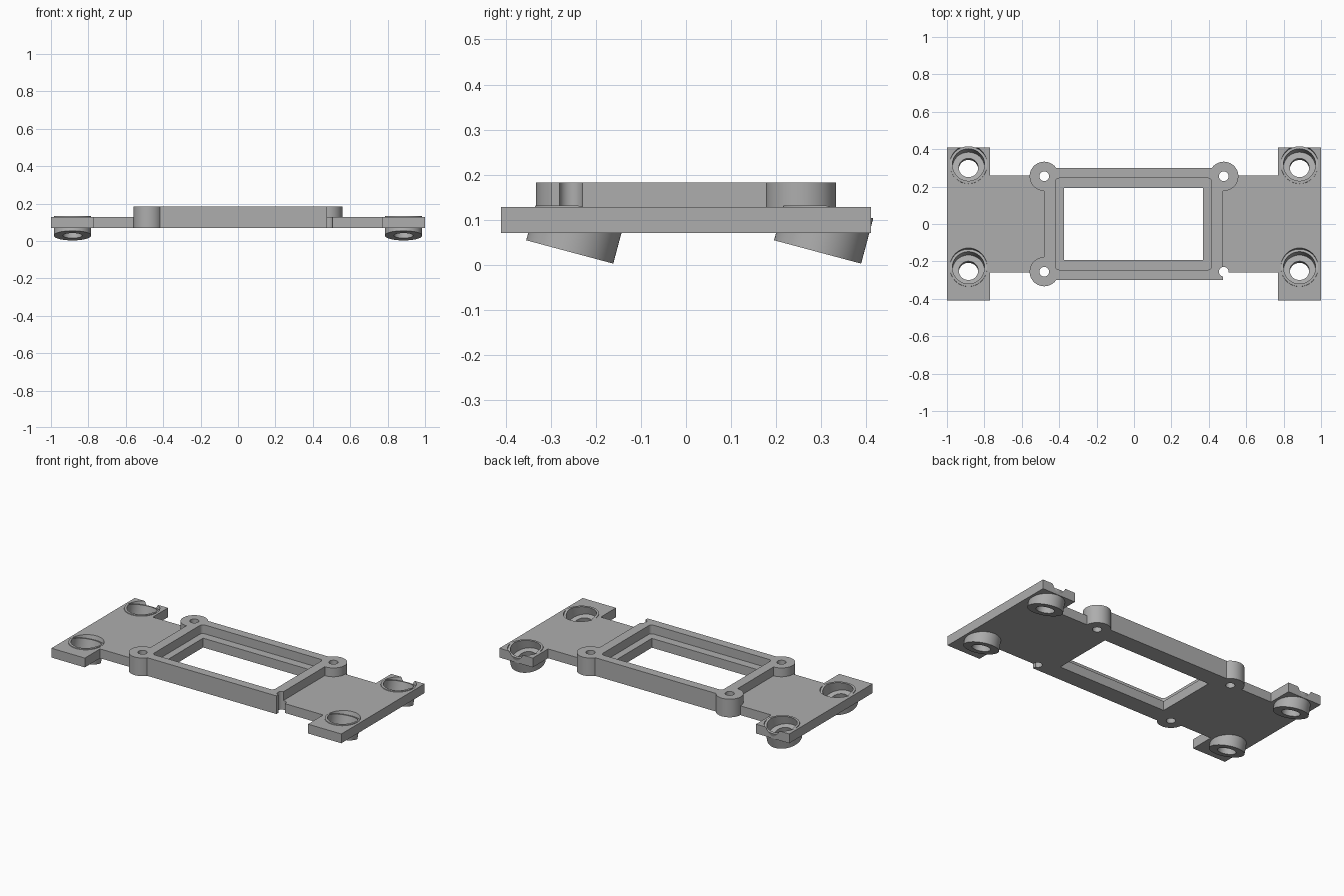
import bpy, bmesh, math
from mathutils import Matrix, Vector

cube = bpy.data.objects.get("Cube")
if cube:
    bpy.data.objects.remove(cube, do_unlink=True)

grey = bpy.data.materials.new("plain grey")
grey.use_nodes = True
colour = (0.42, 0.42, 0.42, 1)
grey.diffuse_color = colour
grey.node_tree.nodes["Principled BSDF"].inputs["Base Color"].default_value = colour

BASE, DECK, RIM = 0.07, 0.128, 0.183      # underside, plate top, frame top
TILT = Matrix.Rotation(math.radians(-15), 4, 'X')


def finish(name, bm):
    bmesh.ops.recalc_face_normals(bm, faces=bm.faces)
    mesh = bpy.data.meshes.new(name)
    bm.to_mesh(mesh)
    bm.free()
    obj = bpy.data.objects.new(name, mesh)
    bpy.context.collection.objects.link(obj)
    mesh.materials.append(grey)
    return obj


def prism(name, outline, z0, z1):
    bm = bmesh.new()
    face = bm.faces.new([bm.verts.new((x, y, z0)) for x, y in outline])
    top = bmesh.ops.extrude_face_region(bm, geom=[face])
    verts = [v for v in top["geom"] if isinstance(v, bmesh.types.BMVert)]
    bmesh.ops.translate(bm, verts=verts, vec=(0, 0, z1 - z0))
    return finish(name, bm)


def box(name, x0, x1, y0, y1, z0, z1):
    return prism(name, [(x0, y0), (x1, y0), (x1, y1), (x0, y1)], z0, z1)


def cylinder(name, radius, z0, z1, place, sides=64):
    # runs from z0 to z1 along its own axis, then is placed by a matrix
    bm = bmesh.new()
    bmesh.ops.create_cone(bm, cap_ends=True, segments=sides, radius1=radius,
                          radius2=radius, depth=z1 - z0,
                          matrix=place @ Matrix.Translation((0, 0, (z0 + z1) / 2)))
    return finish(name, bm)


def combine(target, tool, operation):
    mod = target.modifiers.new("combine", 'BOOLEAN')
    mod.operation = operation
    mod.solver = 'EXACT'
    mod.object = tool
    bpy.context.view_layer.update()
    bpy.ops.object.select_all(action='DESELECT')
    bpy.context.view_layer.objects.active = target
    target.select_set(True)
    bpy.ops.object.modifier_apply(modifier=mod.name)
    bpy.data.objects.remove(tool, do_unlink=True)


def smooth(obj):
    bpy.ops.object.select_all(action='DESELECT')
    bpy.context.view_layer.objects.active = obj
    obj.select_set(True)
    bpy.ops.object.shade_smooth_by_angle(angle=math.radians(30))


# H-shaped mounting plate
quarter = [(1, 0.41), (0.77, 0.41), (0.77, 0.26)]
outline = (quarter + [(-x, y) for x, y in reversed(quarter)]
           + [(-x, -y) for x, y in quarter] + [(x, -y) for x, y in reversed(quarter)])
plate = prism("mounting_plate", outline, BASE, DECK)

# Raised frame with three screw bosses
combine(plate, box("frame", -0.48, 0.475, -0.3, 0.3, BASE, RIM), 'UNION')
corners = [(-0.48, 0.255), (-0.48, -0.255), (0.48, 0.255), (0.48, -0.255)]
for x, y in corners[:3]:
    place = Matrix.Translation((x, y, 0))
    combine(plate, cylinder("boss", 0.078, BASE, RIM, place), 'UNION')

# Pocket with rounded corners and the window below it
r = 0.02
pocket = []
for cx, cy, start in ((0.415, 0.245, 0), (-0.42, 0.245, 90),
                      (-0.42, -0.245, 180), (0.415, -0.245, 270)):
    for step in range(5):
        a = math.radians(start + 22.5 * step)
        pocket.append((cx - math.copysign(r, cx) + r * math.cos(a),
                       cy - math.copysign(r, cy) + r * math.sin(a)))
combine(plate, prism("pocket_cut", pocket, DECK, 0.3), 'DIFFERENCE')
combine(plate, box("window_cut", -0.375, 0.37, -0.192, 0.192, 0, 0.3), 'DIFFERENCE')

# Screw holes, the last one breaking out at the open corner
for x, y in corners:
    place = Matrix.Translation((x, y, 0))
    combine(plate, cylinder("screw_cut", 0.026, 0, 0.3, place, 32), 'DIFFERENCE')

# Tilted cups let into the four plate corners
for side, x in (("left", 0.885), ("right", -0.885)):
    for end, y in (("front", -0.258), ("back", 0.292)):
        place = Matrix.Translation((x, y, 0.0285)) @ TILT
        combine(plate, cylinder("seat_cut", 0.0995, -0.05, 0.3, place), 'DIFFERENCE')
        cup = cylinder(f"{end}_{side}_cup", 0.1, 0, 0.104, place)
        combine(cup, cylinder("bore_cut", 0.086, 0.034, 0.3, place), 'DIFFERENCE')
        combine(cup, cylinder("hole_cut", 0.052, -0.1, 0.3, place), 'DIFFERENCE')
        combine(cup, box("trim_cut", x - 0.3, x + 0.3, y - 0.3, y + 0.3, 0.132, 0.4),
                'DIFFERENCE')
        smooth(cup)

smooth(plate)
